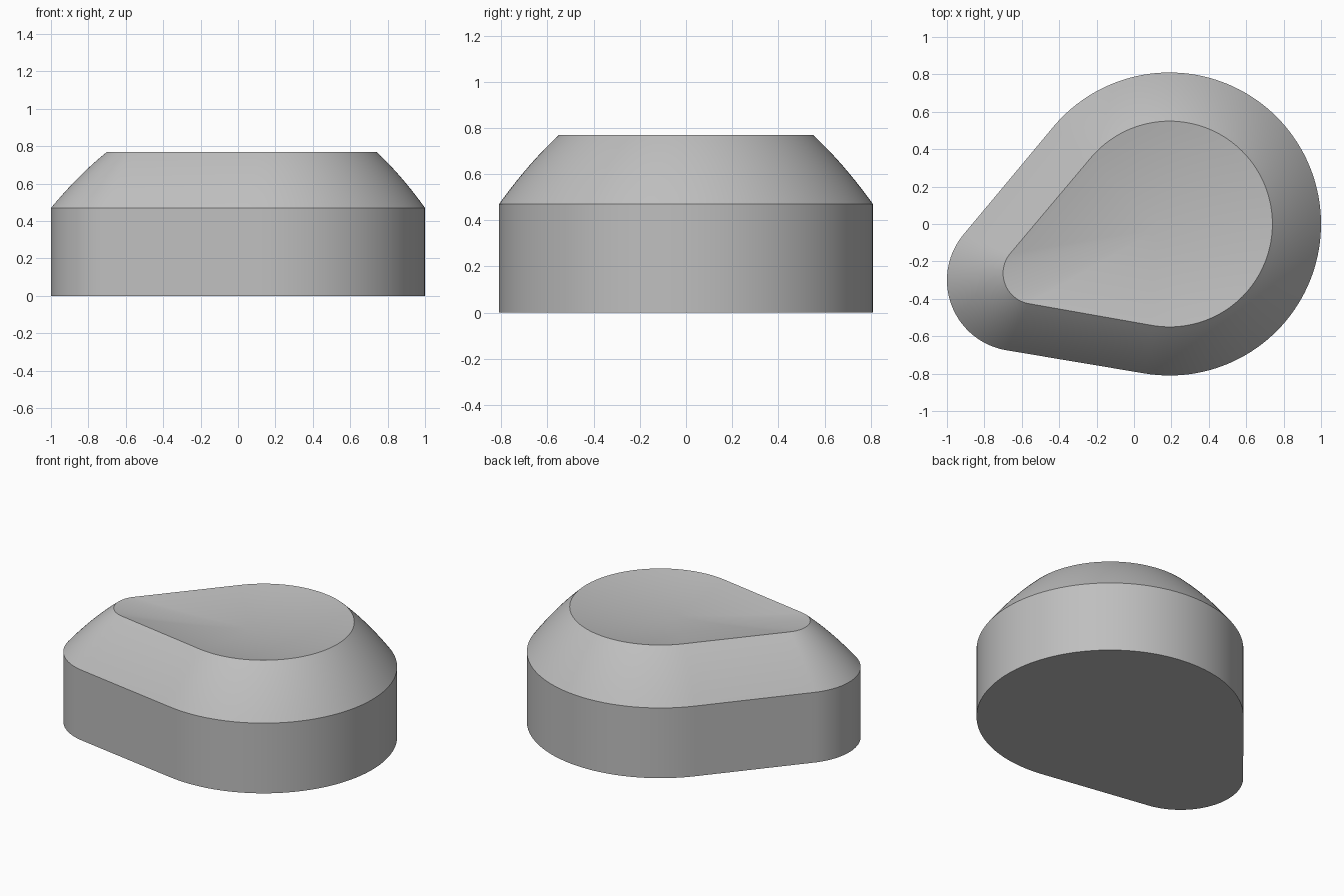
import bpy, bmesh, math
from mathutils import Vector

cube = bpy.data.objects.get("Cube")
if cube:
    bpy.data.objects.remove(cube, do_unlink=True)

grey = bpy.data.materials.new("plain grey")
grey.use_nodes = True
grey.diffuse_color = (0.52, 0.52, 0.52, 1)
grey.node_tree.nodes["Principled BSDF"].inputs["Base Color"].default_value = grey.diffuse_color

BIG = Vector((0.19, 0))
TANGENT_LOW, TANGENT_HIGH = math.radians(260.4), math.radians(140.1)


def arc(centre, radius, start, end, steps):
    return [centre + radius * Vector((math.cos(a), math.sin(a)))
            for a in (start + (end - start) * i / steps for i in range(steps + 1))]


def straight(a, b, steps=12):
    return [a.lerp(b, i / steps) for i in range(1, steps)]


def outline(t):
    """Teardrop around a large and a small circle; t runs from shoulder to top rim."""
    small = Vector((-0.62, -0.30)).lerp(Vector((-0.535, -0.263)), t)
    big_arc = arc(BIG, 0.81 + (0.55 - 0.81) * t, TANGENT_LOW, TANGENT_HIGH + math.tau, 96)
    small_arc = arc(small, 0.38 + (0.165 - 0.38) * t, TANGENT_HIGH, TANGENT_LOW, 40)
    return (big_arc + straight(big_arc[-1], small_arc[0])
            + small_arc + straight(small_arc[-1], big_arc[0]))


bm = bmesh.new()


def ring(points, z):
    return [bm.verts.new((p.x, p.y, z)) for p in points]


# Upright wall, then the slightly bulging shoulder
rings = [ring(outline(0), 0)]
STEPS = 10
for i in range(STEPS + 1):
    t = i / STEPS
    rings.append(ring(outline(t), 0.47 + 0.30 * t + 0.06 * t * (1 - t)))

# Shallow dished top
middle = Vector((0.12, -0.03))
for i in range(11, 0, -1):
    s = i / 12
    rings.append(ring([middle.lerp(p, s) for p in outline(1)], 0.77 - 0.05 * (1 - s * s)))

for low, high in zip(rings, rings[1:]):
    for i in range(len(low)):
        j = (i + 1) % len(low)
        bm.faces.new((low[i], low[j], high[j], high[i]))
bm.faces.new(rings[0][::-1])
bm.faces.new(rings[-1])
bmesh.ops.recalc_face_normals(bm, faces=bm.faces)

mesh = bpy.data.meshes.new("teardrop_body")
bm.to_mesh(mesh)
bm.free()
mesh.materials.append(grey)
body = bpy.data.objects.new("teardrop_body", mesh)
bpy.context.collection.objects.link(body)
bpy.context.view_layer.objects.active = body
body.select_set(True)
bpy.ops.object.shade_smooth_by_angle(angle=math.radians(25))
